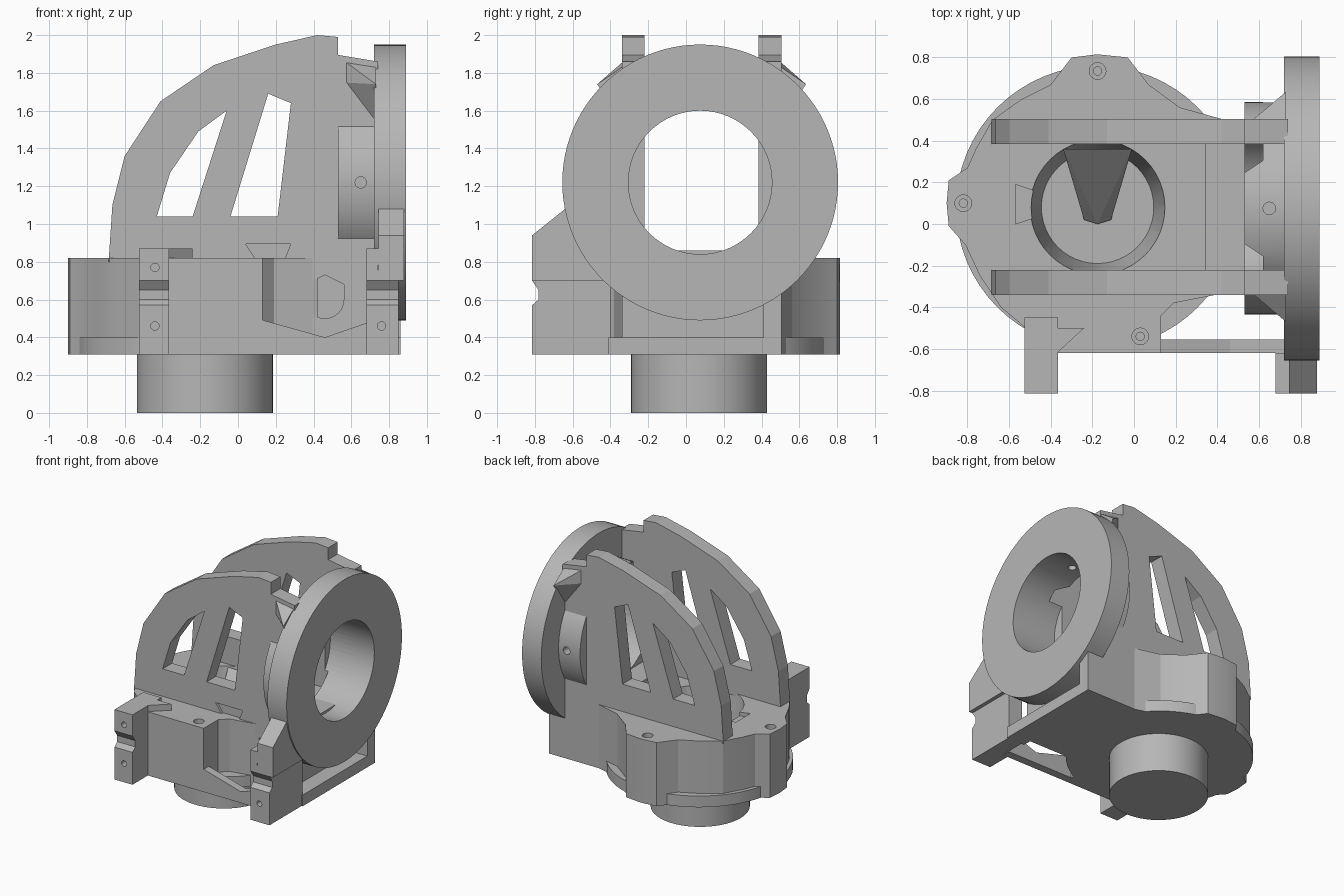
import bpy, bmesh, math
from mathutils import Vector

if "Cube" in bpy.data.objects:
    bpy.data.objects.remove(bpy.data.objects["Cube"], do_unlink=True)

grey = bpy.data.materials.new("plain_grey")
grey.use_nodes = True
grey.diffuse_color = (0.47, 0.47, 0.47, 1)
grey.node_tree.nodes["Principled BSDF"].inputs["Base Color"].default_value = (0.47, 0.47, 0.47, 1)


def finish(name, bm):
    bmesh.ops.recalc_face_normals(bm, faces=bm.faces)
    me = bpy.data.meshes.new(name)
    bm.to_mesh(me)
    bm.free()
    me.materials.append(grey)
    ob = bpy.data.objects.new(name, me)
    bpy.context.scene.collection.objects.link(ob)
    return ob


def prism(name, pts, axis, lo, hi):
    """Extrude a 2D profile along an axis: x takes (y,z), y takes (x,z), z takes (x,y)."""
    def place(p, d):
        return {"x": (d, *p), "y": (p[0], d, p[1]), "z": (*p, d)}[axis]
    bm = bmesh.new()
    face = bm.faces.new([bm.verts.new(place(p, lo)) for p in pts])
    out = bmesh.ops.extrude_face_region(bm, geom=[face])["geom"]
    shift = Vector(place((0, 0), hi - lo))
    bmesh.ops.translate(bm, vec=shift, verts=[v for v in out if isinstance(v, bmesh.types.BMVert)])
    return finish(name, bm)


def box(name, x, y, z):
    return prism(name, [(x[0], y[0]), (x[1], y[0]), (x[1], y[1]), (x[0], y[1])], "z", *z)


def circle(cx, cy, r, n=64, a0=0, a1=360):
    count = n if a1 - a0 == 360 else n + 1
    angles = [math.radians(a0 + (a1 - a0) * i / n) for i in range(count)]
    return [(cx + r * math.cos(a), cy + r * math.sin(a)) for a in angles]


def hull(name, pts):
    bm = bmesh.new()
    for p in pts:
        bm.verts.new(p)
    bmesh.ops.convex_hull(bm, input=bm.verts)
    return finish(name, bm)


def cut(ob, *cutters):
    bpy.context.view_layer.objects.active = ob
    for c in cutters:
        m = ob.modifiers.new("cut", "BOOLEAN")
        m.operation, m.solver, m.object = "DIFFERENCE", "EXACT", c
        bpy.ops.object.modifier_apply(modifier=m.name)
        bpy.data.objects.remove(c, do_unlink=True)


def smooth(ob):
    bpy.ops.object.select_all(action="DESELECT")
    ob.select_set(True)
    bpy.context.view_layer.objects.active = ob
    bpy.ops.object.shade_smooth_by_angle(angle=math.radians(20))


CX, CY = -0.175, 0.08      # turntable axis
RY, RZ = 0.075, 1.22       # ring axis
FINS = {"front": (-0.34, -0.22), "back": (0.385, 0.505)}

# Round foot and the thin disc above it
foot = prism("foot", circle(CX, 0.07, 0.36), "z", 0, 0.32)
disc = prism("base_disc", circle(CX, CY, 0.68), "z", 0.31, 0.4)

# Lobed base body, with pocket and screw holes
outline = [(0.42, 0.505), (0.22, 0.56), (0.07, 0.67), (-0.03, 0.8), (-0.175, 0.815), (-0.3, 0.8),
           (-0.4, 0.67), (-0.54, 0.6), (-0.68, 0.5), (-0.76, 0.36), (-0.8, 0.27), (-0.89, 0.21),
           (-0.9, 0.1), (-0.89, -0.01), (-0.81, -0.1), (-0.74, -0.25), (-0.64, -0.4), (-0.52, -0.5),
           (-0.42, -0.62), (0.13, -0.62), (0.13, -0.44), (0.19, -0.38), (0.42, -0.335)]
body = prism("base_body", outline, "z", 0.31, 0.82)
low, high = circle(CX, CY, 0.27, 48), circle(CX, CY, 0.325, 48)
pocket = hull("pocket_cutter", [(*p, 0.45) for p in low] + [(*p, 0.83) for p in high])
cut(body, pocket)
for x, y in ((-0.175, 0.735), (-0.82, 0.1), (0.03, -0.54)):
    cut(body, prism("bore", circle(x, y, 0.04, 24), "z", 0.77, 0.9),
        prism("hole", circle(x, y, 0.02, 16), "z", 0.5, 0.9))
cut(body, prism("notch", [(-0.57, 0.0), (-0.48, 0.03), (-0.48, 0.16), (-0.57, 0.19)], "z", 0.79, 0.9))
ramp = hull("pocket_ramp", [(x, y, z) for z0, zs in ((0.44, (0.46, 0.81)),)
                            for x, y, z in ((-0.24, 0.02, zs[0]), (-0.175, 0.0, zs[0]), (-0.11, 0.02, zs[0]),
                                            (-0.34, 0.36, zs[1]), (-0.01, 0.36, zs[1]),
                                            (-0.24, 0.02, z0), (-0.11, 0.02, z0),
                                            (-0.34, 0.36, z0), (-0.01, 0.36, z0))])

# Block below the ring, with a nut slot in its front
block = box("ring_block", (0.34, 0.73), (-0.34, 0.505), (0.31, 0.86))
slot = circle(0.46, 0.6, 0.1, 16, 180, 360) + [(0.56, 0.68), (0.46, 0.73), (0.36, 0.68)]
cut(block, prism("slot_cutter", slot, "y", -0.4, -0.28))
box("ring_ledge", (0.7, 0.86), (-0.41, 0.505), (0.31, 0.4))
box("ring_cheek", (0.7, 0.86), (0.41, 0.505), (0.31, 0.74))

# Two curved side fins with windows
fin_shape = [(-0.685, 0.8), (-0.665, 1.1), (-0.6, 1.36), (-0.41, 1.65), (-0.13, 1.84), (0.2, 1.95),
             (0.42, 2.0), (0.53, 1.99), (0.53, 1.895), (0.74, 1.86), (0.74, 0.8)]
windows = [[(-0.43, 1.04), (-0.24, 1.04), (-0.06, 1.6), (-0.21, 1.49), (-0.36, 1.27)],
           [(-0.04, 1.04), (0.21, 1.04), (0.28, 1.64), (0.16, 1.69)]]
for side, (y0, y1) in FINS.items():
    fin = prism(side + "_fin", fin_shape, "y", y0, y1)
    for w in windows:
        cut(fin, prism("window_cutter", w, "y", y0 - 0.1, y1 + 0.1))
    cut(fin, prism("bore_cutter", circle(RY, RZ, 0.38), "x", 0.5, 1))
    out, s = (y0, -1) if side == "front" else (y1, 1)
    if side == "front":
        cut(fin, prism("dovetail_cutter", [(0.09, 0.82), (0.25, 0.82), (0.28, 0.895), (0.04, 0.895)],
                       "y", y0 - 0.1, y0 + 0.02))
    hull(side + "_fin_gusset", [(0.54, out - s * 0.03, 1.88), (0.73, out - s * 0.03, 1.85),
                                (0.73, out + s * 0.13, 1.74), (0.73, out - s * 0.03, 1.5),
                                (0.54, out - s * 0.03, 1.75)])

# Large ring and its hub
ring = prism("ring", circle(RY, RZ, 0.73, 96), "x", 0.72, 0.89)
cut(ring, prism("bore_cutter", circle(RY, RZ, 0.38), "x", 0.5, 1))
hub = prism("ring_hub", circle(RY, RZ, 0.51, 72), "x", 0.53, 0.73)
cut(hub, prism("bore_cutter", circle(RY, RZ, 0.38), "x", 0.5, 1))
for s in (-1, 1):
    corner = [(0.5, RY + s * 0.15), (0.62, RY + s * 0.23), (0.62, RY + s * 0.32), (0.5, RY + s * 0.32)]
    cut(hub, prism("corner_cutter", corner, "z", 1.3, 1.9))
cut(hub, prism("side_hole", circle(0.65, RZ, 0.03, 20), "y", -0.6, 0.8),
    prism("top_hole", circle(0.65, RY, 0.03, 20), "z", 1.4, 1.9))


# Two front mounting arms with a groove and screw holes
def arm_profile(back, top):
    return [(-0.815, 0.31), (-0.815, 0.57), (-0.78, 0.6), (-0.78, 0.65), (-0.815, 0.7),
            (-0.815, top), (back, top), (back, 0.31)]


left = prism("right_arm", arm_profile(-0.45, 0.87), "x", -0.525, -0.365)
right = prism("left_arm", arm_profile(-0.62, 0.87), "x", 0.68, 0.85)
for arm, x in ((left, -0.44), (right, 0.76)):
    for z in (0.46, 0.77):
        cut(arm, prism("screw_cutter", circle(x, z, 0.022, 16), "y", -0.9, -0.7))
prism("arm_gusset", [(-0.37, -0.62), (-0.24, -0.5), (-0.5, -0.5), (-0.5, -0.62)], "z", 0.7, 0.87)
prism("left_arm_root", [(-0.63, 0.31), (-0.63, 0.87), (-0.5, 0.87), (-0.4, 0.7), (-0.4, 0.31)], "x", 0.725, 0.85)
prism("left_arm_wedge", [(-0.815, 0.7), (-0.815, 0.94), (-0.64, 1.08), (-0.55, 1.08), (-0.42, 0.7)],
      "x", 0.745, 0.88)

# Thin bar joining the body to the left arm
prism("front_bar", [(0.1, 0.31), (0.72, 0.31), (0.72, 0.49), (0.46, 0.4), (0.1, 0.5)], "y", -0.62, -0.555)

for ob in (foot, disc, body, ring, hub):
    smooth(ob)
